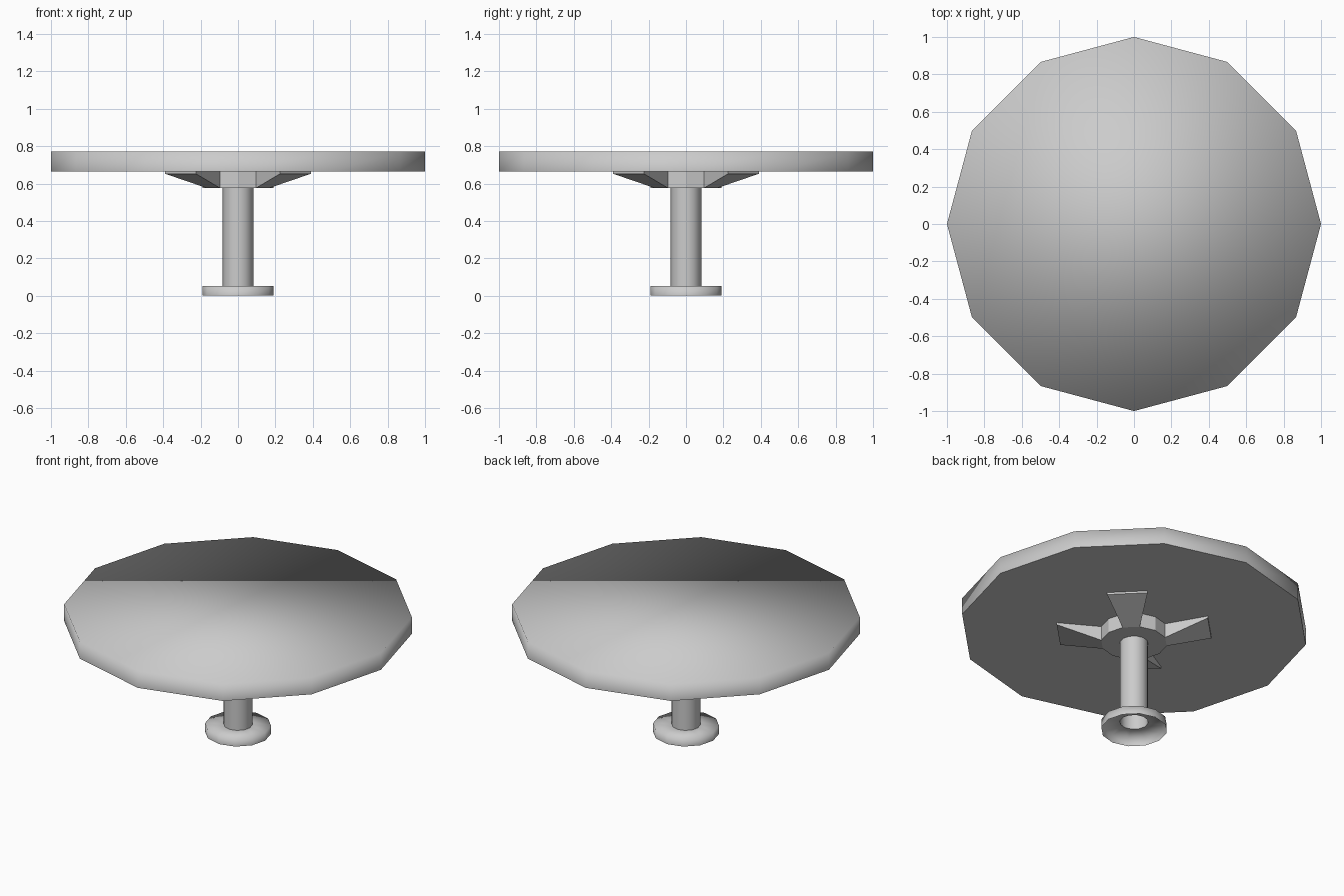
import bpy, bmesh, math
from mathutils import Vector

if "Cube" in bpy.data.objects:
    bpy.data.objects.remove(bpy.data.objects["Cube"])

SIDES = 12


def ring(bm, radius, z):
    return [bm.verts.new((radius * math.cos(i * math.tau / SIDES),
                          radius * math.sin(i * math.tau / SIDES), z)) for i in range(SIDES)]


def lathe(bm, profile):
    """Twelve-sided rings joined with quads, profile runs bottom to top."""
    rings = [ring(bm, r, z) for r, z in profile]
    for a, b in zip(rings, rings[1:]):
        for i in range(SIDES):
            j = (i + 1) % SIDES
            bm.faces.new((a[i], a[j], b[j], b[i])).smooth = True
    return rings


def finish(bm, name):
    mesh = bpy.data.meshes.new(name)
    bm.normal_update()
    bm.to_mesh(mesh)
    bm.free()
    obj = bpy.data.objects.new(name, mesh)
    bpy.context.collection.objects.link(obj)
    return obj


# Tabletop: shading rolls over the upper rim, crisp flat underside
bm = bmesh.new()
low, high = lathe(bm, [(1.0, 0.665), (1.0, 0.772)])
bm.faces.new(high).smooth = True
bottom = bm.faces.new(low[::-1])
for e in bottom.edges:
    e.smooth = False
finish(bm, "tabletop")

# Foot: open underneath, smooth collar
bm = bmesh.new()
lathe(bm, [(0.19, 0.0), (0.19, 0.052), (0.082, 0.052)])
finish(bm, "foot")

# Column: open tube
bm = bmesh.new()
lathe(bm, [(0.082, 0.052), (0.082, 0.575)])
finish(bm, "column")

# Hub with four diagonal flared arms pulled out of its facets
bm = bmesh.new()
low, high = lathe(bm, [(0.19, 0.575), (0.19, 0.665)])
bm.faces.new(low[::-1])
bm.normal_update()
diagonal = [f for f in bm.faces
            if abs(f.normal.z) < 0.1 and abs(abs(f.normal.x) - abs(f.normal.y)) < 0.01]
for face in diagonal:
    geom = bmesh.ops.extrude_face_region(bm, geom=[face])["geom"]
    for v in (g for g in geom if isinstance(g, bmesh.types.BMVert)):
        z = 0.652 if v.co.z < 0.6 else 0.665
        v.co = Vector((v.co.x * 0.45 / 0.19, v.co.y * 0.45 / 0.19, z))
bmesh.ops.recalc_face_normals(bm, faces=bm.faces)
for f in bm.faces:
    f.smooth = False
finish(bm, "hub_with_arms")
